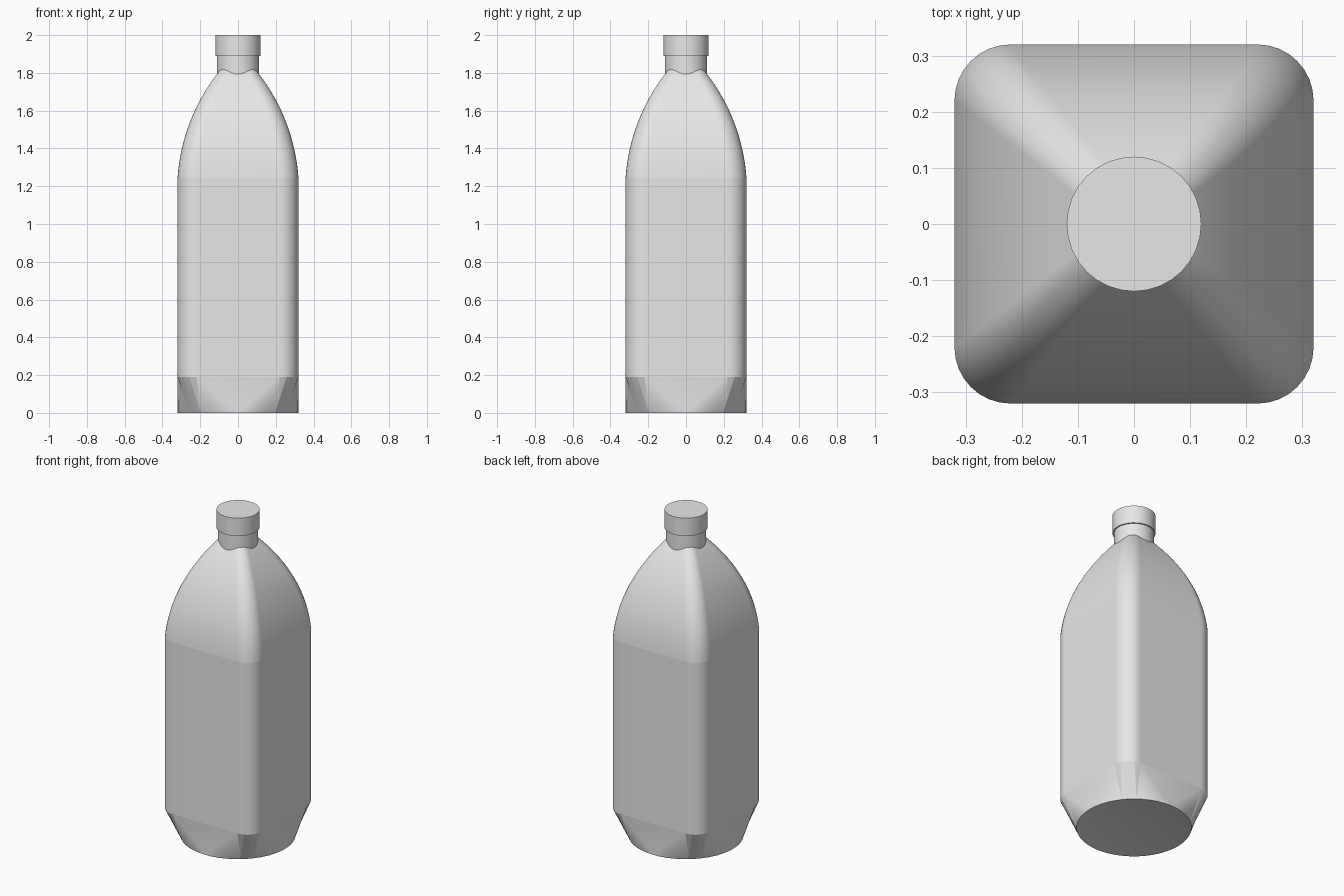
import bpy, bmesh, math

cube = bpy.data.objects.get("Cube")
if cube:
    bpy.data.objects.remove(cube, do_unlink=True)

HALF, RADIUS = 0.32, 0.10        # body half width and corner radius
BASE_Z, SHOULDER_Z, TOP_Z = 0.19, 1.245, 1.80
ARC, CIRC = 8, 48                # segments per corner and around the foot
FAN = 37.5                       # foot angle where each corner begins

grey = bpy.data.materials.new("light grey")
grey.use_nodes = True
grey.diffuse_color = (0.8, 0.8, 0.8, 1)
grey.node_tree.nodes["Principled BSDF"].inputs["Base Color"].default_value = (0.8, 0.8, 0.8, 1)


def finish(bm, name, angle=30):
    """Turn a bmesh into a smooth shaded object with crisp edges."""
    bmesh.ops.recalc_face_normals(bm, faces=bm.faces[:])
    mesh = bpy.data.meshes.new(name)
    bm.to_mesh(mesh)
    bm.free()
    obj = bpy.data.objects.new(name, mesh)
    bpy.context.collection.objects.link(obj)
    mesh.materials.append(grey)
    bpy.ops.object.select_all(action='DESELECT')
    obj.select_set(True)
    bpy.context.view_layer.objects.active = obj
    bpy.ops.object.shade_smooth_by_angle(angle=math.radians(angle), keep_sharp_edges=True)
    return obj


def rounded_square(bm, half, r, z):
    """Ring of vertices, counter-clockwise from the first corner arc."""
    ring = []
    for q in range(4):
        mid = math.radians(45 + 90 * q)
        cx = (half - r) * math.sqrt(2) * math.cos(mid)
        cy = (half - r) * math.sqrt(2) * math.sin(mid)
        for j in range(ARC + 1):
            a = math.radians(90 * q + 90 * j / ARC)
            ring.append(bm.verts.new((cx + r * math.cos(a), cy + r * math.sin(a), z)))
    return ring


def bridge(bm, low, high):
    n = len(low)
    for i in range(n):
        k = (i + 1) % n
        bm.faces.new((low[i], low[k], high[k], high[i]))


def mark_sharp(bm, ring):
    for i, v in enumerate(ring):
        bm.edges.get((v, ring[(i + 1) % len(ring)])).smooth = False


# Body: straight walls, then a shoulder following an arc up to the neck
bm = bmesh.new()
base = rounded_square(bm, HALF, RADIUS, BASE_Z)
shoulder = rounded_square(bm, HALF, RADIUS, SHOULDER_Z)
bridge(bm, base, shoulder)

rise, inset = TOP_Z - SHOULDER_Z, 0.213
a0 = math.radians(4)
chord = math.atan2(inset, rise)
a1 = 2 * chord - a0
big_r = math.hypot(rise, inset) / (2 * math.sin((a1 - a0) / 2))
previous = shoulder
STEPS = 16
for s in range(1, STEPS + 2):        # one extra step ends inside the neck
    a = a0 + (a1 - a0) * s / STEPS
    half = HALF - big_r * (math.cos(a0) - math.cos(a))
    z = SHOULDER_Z + big_r * (math.sin(a) - math.sin(a0))
    ring = rounded_square(bm, half, 0.05 + 0.05 * (half - 0.10) / 0.22, z)
    bridge(bm, previous, ring)
    previous = ring
bm.faces.new(previous)

# Foot: triangles joining the rounded square to a round base
foot = []
for i in range(CIRC):
    a = 2 * math.pi * i / CIRC
    foot.append(bm.verts.new((HALF * math.cos(a), HALF * math.sin(a), 0)))
events = [(360 / CIRC * (i + 0.5), "foot") for i in range(CIRC)]
for q in range(4):
    for j in range(ARC):
        events.append((90 * q + FAN + (90 - 2 * FAN) * (j + 0.5) / ARC, "base"))
    events.append((90 * q + 90, "base"))
i = j = 0
for _, kind in sorted(events):
    f, b = foot[i % CIRC], base[j % len(base)]
    if kind == "foot":
        i += 1
        bm.faces.new((f, foot[i % CIRC], b))
    else:
        j += 1
        bm.faces.new((f, base[j % len(base)], b))

# Underside: shallow hollow cone
centre = bm.verts.new((0, 0, 0.04))
for i in range(CIRC):
    bm.faces.new((foot[(i + 1) % CIRC], foot[i], centre))
for ring in (base, shoulder, foot):
    mark_sharp(bm, ring)
body = finish(bm, "bottle_body", 20)
weighted = body.modifiers.new("even_shading", 'WEIGHTED_NORMAL')
weighted.keep_sharp = True


# Neck and cap
def cylinder(name, r, z0, z1):
    bm = bmesh.new()
    bmesh.ops.create_cone(bm, cap_ends=True, segments=32, radius1=r, radius2=r, depth=z1 - z0)
    bmesh.ops.translate(bm, verts=bm.verts[:], vec=(0, 0, (z0 + z1) / 2))
    return finish(bm, name)


cylinder("neck", 0.112, 1.74, 1.90)
cylinder("cap", 0.12, 1.89, 2.0)
